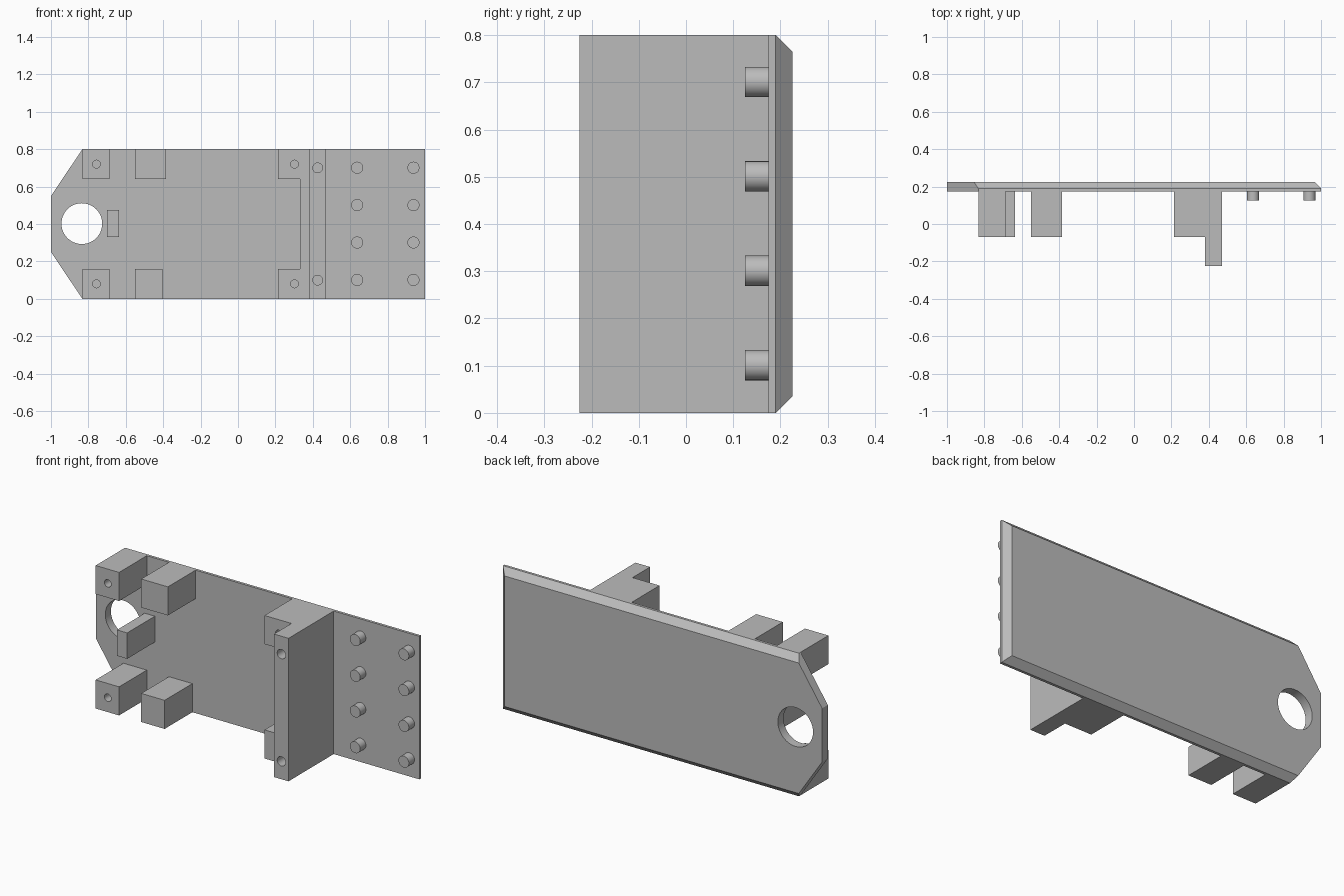
import bpy, bmesh, math
from mathutils import Matrix, Vector

if "Cube" in bpy.data.objects:
    bpy.data.objects.remove(bpy.data.objects["Cube"], do_unlink=True)

grey = bpy.data.materials.new("plain grey")
grey.use_nodes = True
COLOUR = (0.5, 0.5, 0.5, 1)
grey.diffuse_color = COLOUR
grey.node_tree.nodes["Principled BSDF"].inputs["Base Color"].default_value = COLOUR

HEIGHT, MID = 0.8, 0.4
FRONT, SEAM, BACK = 0.175, 0.19, 0.225   # plate depths: front, chamfer start, back
STUB = -0.07                             # front of the short blocks


def make(name, bm):
    bmesh.ops.recalc_face_normals(bm, faces=bm.faces)
    mesh = bpy.data.meshes.new(name)
    bm.to_mesh(mesh)
    bm.free()
    mesh.materials.append(grey)
    obj = bpy.data.objects.new(name, mesh)
    bpy.context.collection.objects.link(obj)
    return obj


def loft(name, sections):
    """Solid through matching (y, outline) sections, outlines in x and z."""
    bm = bmesh.new()
    rings = [[bm.verts.new((x, y, z)) for x, z in pts] for y, pts in sections]
    for a, b in zip(rings, rings[1:]):
        for i in range(len(a)):
            j = (i + 1) % len(a)
            bm.faces.new((a[i], a[j], b[j], b[i]))
    bm.faces.new(rings[0])
    bm.faces.new(rings[-1])
    return make(name, bm)


def box(name, x0, x1, z0, z1, y0=STUB, y1=FRONT):
    outline = [(x0, z0), (x1, z0), (x1, z1), (x0, z1)]
    return loft(name, [(y0, outline), (y1, outline)])


def rod(name, x, z, r, y0, y1):
    bm = bmesh.new()
    place = Matrix.Translation(Vector((x, (y0 + y1) / 2, z))) @ Matrix.Rotation(math.pi / 2, 4, "X")
    bmesh.ops.create_cone(bm, cap_ends=True, segments=48, radius1=r, radius2=r,
                          depth=y1 - y0, matrix=place)
    return make(name, bm)


def drill(obj, x, z, r, y0, y1):
    cutter = rod("hole_cutter", x, z, r, y0, y1)
    cutter.hide_render = True
    mod = obj.modifiers.new("hole", "BOOLEAN")
    mod.operation, mod.solver, mod.object = "DIFFERENCE", "EXACT", cutter
    graph = bpy.context.evaluated_depsgraph_get()
    mesh = bpy.data.meshes.new_from_object(obj.evaluated_get(graph))
    obj.modifiers.clear()
    obj.data = mesh
    bpy.data.objects.remove(cutter, do_unlink=True)


parts = []

# Base plate: pointed left end, chamfered back edges on the other three sides
def plate_outline(inset):
    shoulder = -0.832 - inset * 0.168 / 0.25
    return [(-1, 0.25), (shoulder, inset), (1 - inset, inset),
            (1 - inset, HEIGHT - inset), (shoulder, HEIGHT - inset), (-1, 0.55)]

plate = loft("base_plate", [(FRONT, plate_outline(0)), (SEAM, plate_outline(0)),
                            (BACK, plate_outline(BACK - SEAM))])
drill(plate, -0.835, 0.402, 0.109, 0, MID)
parts.append(plate)

# Drilled corner blocks and plain blocks on both long edges
for side, z0, right in (("lower", 0, -0.405), ("upper", 0.64, -0.385)):
    corner = box(side + "_corner_block", -0.832, -0.687, z0, z0 + 0.16)
    drill(corner, -0.757, z0 + 0.08, 0.021, STUB - 0.1, STUB + 0.15)
    parts += [corner, box(side + "_plain_block", -0.55, right, z0, z0 + 0.16)]

# Small block beside the large hole
parts.append(box("small_block", -0.70, -0.637, 0.33, 0.475))

# C-shaped bracket backing the tall wall
c_outline = [(0.213, 0), (0.38, 0), (0.38, HEIGHT), (0.213, HEIGHT),
             (0.213, 0.64), (0.332, 0.64), (0.332, 0.16), (0.213, 0.16)]
bracket = loft("bracket", [(STUB, c_outline), (FRONT, c_outline)])
wall = box("tall_wall", 0.38, 0.47, 0, HEIGHT, -BACK)
for z in (0.08, 0.72):
    drill(bracket, 0.302, z, 0.021, STUB - 0.1, STUB + 0.15)
for z in (0.1, 0.7):
    drill(wall, 0.426, z, 0.026, -BACK - 0.1, -BACK + 0.15)
parts += [bracket, wall]

# Two columns of round pins
for column, x in (("inner", 0.637), ("outer", 0.938)):
    for i in range(4):
        parts.append(rod(f"{column}_pin_{i + 1}", x, 0.101 + 0.2 * i, 0.032, 0.125, FRONT))

# Smooth round walls, crisp edges
bpy.ops.object.select_all(action="DESELECT")
for obj in parts:
    obj.select_set(True)
bpy.context.view_layer.objects.active = plate
bpy.ops.object.shade_smooth_by_angle(angle=math.radians(30))
